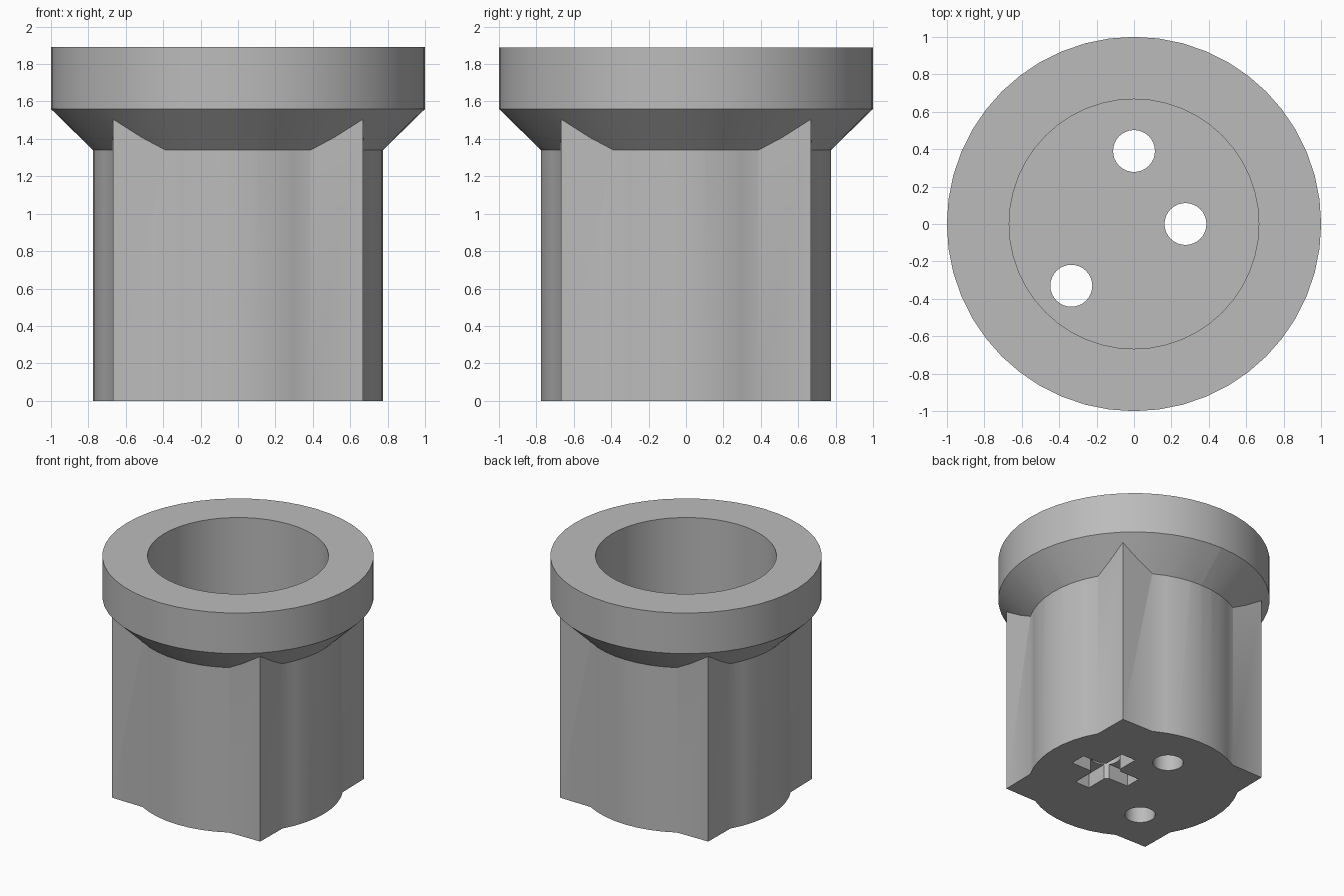
import bpy, bmesh
from math import cos, sin, radians, tau

SEGMENTS = 48
cube = bpy.data.objects.get("Cube")
if cube:
    bpy.data.objects.remove(cube, do_unlink=True)

grey = bpy.data.materials.new("plain grey")
grey.use_nodes = True
color = (0.5, 0.5, 0.5, 1)
grey.diffuse_color = color
grey.node_tree.nodes["Principled BSDF"].inputs["Base Color"].default_value = color


def circle(radius, segments=SEGMENTS):
    return [(radius * cos(tau * i / segments), radius * sin(tau * i / segments))
            for i in range(segments)]


def loft(name, sections, center=(0, 0)):
    """Solid through stacked (outline, z) sections with matching point counts."""
    bm = bmesh.new()
    rings = [[bm.verts.new((x + center[0], y + center[1], z)) for x, y in outline]
             for outline, z in sections]
    bm.faces.new(rings[0][::-1])
    bm.faces.new(rings[-1])
    for low, high in zip(rings, rings[1:]):
        n = len(low)
        for i in range(n):
            j = (i + 1) % n
            bm.faces.new((low[i], low[j], high[j], high[i]))
    mesh = bpy.data.meshes.new(name)
    bm.to_mesh(mesh)
    bm.free()
    mesh.materials.append(grey)
    obj = bpy.data.objects.new(name, mesh)
    bpy.context.collection.objects.link(obj)
    return obj


def combine(target, tool, operation):
    mod = target.modifiers.new(operation, "BOOLEAN")
    mod.operation = operation
    mod.solver = "EXACT"
    mod.object = tool
    bpy.context.view_layer.objects.active = target
    bpy.ops.object.modifier_apply(modifier=mod.name)
    bpy.data.objects.remove(tool, do_unlink=True)


# Body outline: round barrel with four square corners
body_radius, half_side = 0.775, 0.667
outline = []
for quarter in range(4):
    base = quarter * 90
    for step in range(-4, 5):
        a = radians(base + step * 360 / SEGMENTS)
        outline.append((body_radius * cos(a), body_radius * sin(a)))
    a = radians(base + 45)
    reach = half_side * 2 ** 0.5
    outline.append((reach * cos(a), reach * sin(a)))
cup = loft("cup_body", [(outline, 0), (outline, 1.6)])

# Flared collar and rim
rim = loft("rim", [(circle(0.734), 1.30), (circle(1), 1.56), (circle(1), 1.89)])
combine(cup, rim, "UNION")

# Wide bore above the floor
floor = 0.22
bore = loft("bore", [(circle(half_side), floor), (circle(half_side), 2.1)])
combine(cup, bore, "DIFFERENCE")

# Three round holes through the floor
holes = [(0, 0.39), (0.275, 0), (-0.335, -0.33)]
for center in holes:
    hole = loft("hole", [(circle(0.112, 32), -0.1), (circle(0.112, 32), floor + 0.2)], center)
    combine(cup, hole, "DIFFERENCE")

# Cross-shaped recess underneath, around one hole
arm, half_width = 0.265, 0.065
for hx, hy in ((arm, half_width), (half_width, arm)):
    box = [(-hx, -hy), (hx, -hy), (hx, hy), (-hx, hy)]
    slot = loft("slot", [(box, -0.1), (box, 0.12)], holes[1])
    combine(cup, slot, "DIFFERENCE")

# Smooth walls with sharp rims
bpy.ops.object.select_all(action="DESELECT")
cup.select_set(True)
bpy.context.view_layer.objects.active = cup
bpy.ops.object.shade_smooth_by_angle(angle=radians(40))
